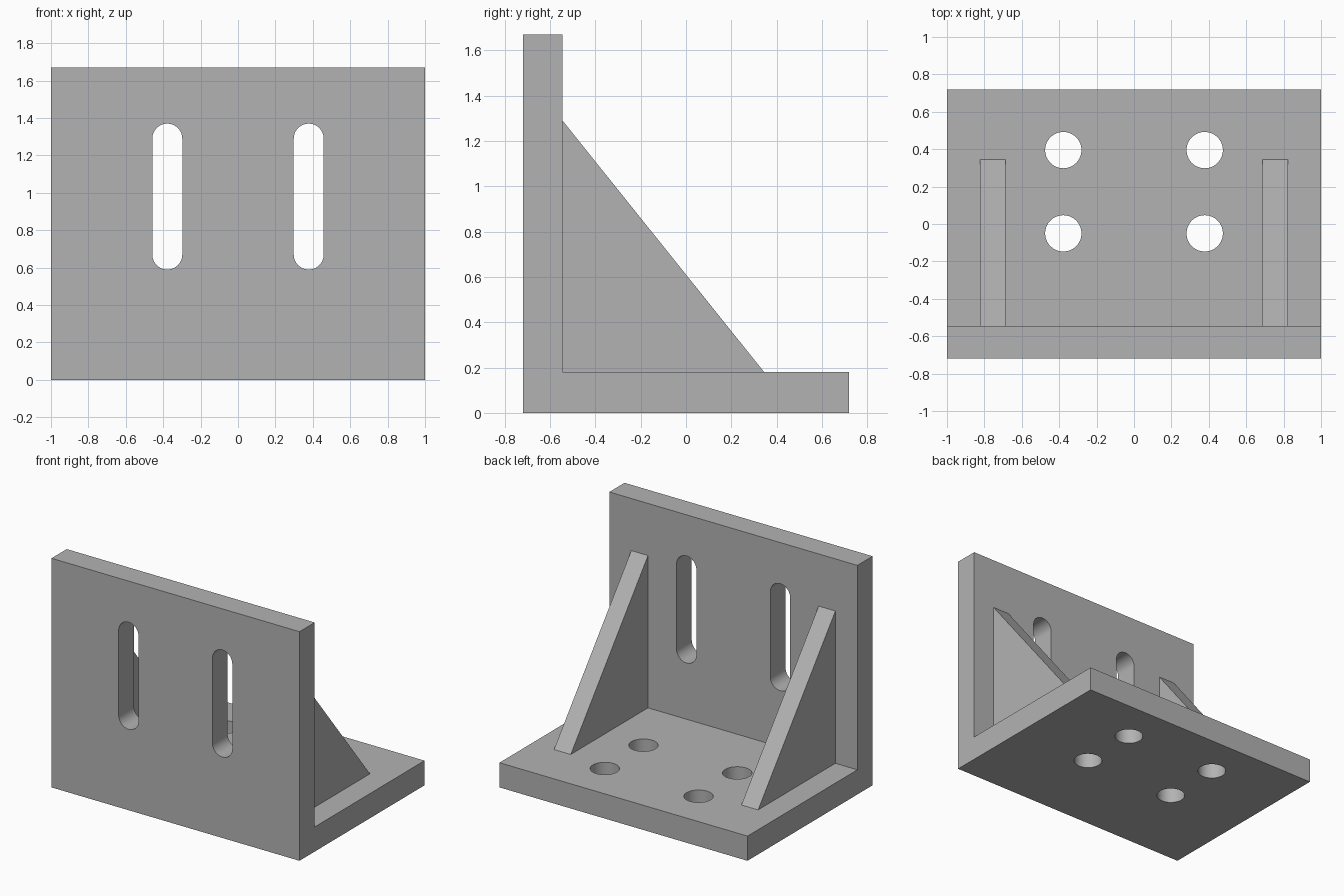
import bpy, bmesh, math
from mathutils import Vector

if "Cube" in bpy.data.objects:
    bpy.data.objects.remove(bpy.data.objects["Cube"], do_unlink=True)

BACK, FRONT, PLATE_IN = 0.72, -0.72, -0.545
HEIGHT, BASE_TOP = 1.67, 0.18

steel = bpy.data.materials.new("plain grey")
steel.use_nodes = True
GREY = (0.45, 0.45, 0.45, 1)
steel.diffuse_color = GREY
steel.node_tree.nodes["Principled BSDF"].inputs["Base Color"].default_value = GREY


def prism(name, points, sweep):
    """Extrude a closed planar outline along the sweep vector."""
    bm = bmesh.new()
    face = bm.faces.new([bm.verts.new(p) for p in points])
    new = bmesh.ops.extrude_face_region(bm, geom=[face])["geom"]
    bmesh.ops.translate(bm, vec=Vector(sweep),
                        verts=[g for g in new if isinstance(g, bmesh.types.BMVert)])
    bmesh.ops.recalc_face_normals(bm, faces=bm.faces)
    mesh = bpy.data.meshes.new(name)
    bm.to_mesh(mesh)
    bm.free()
    mesh.materials.append(steel)
    obj = bpy.data.objects.new(name, mesh)
    bpy.context.collection.objects.link(obj)
    return obj


def rounded(radius, half_length, steps=32):
    """Stadium outline; a half length of zero gives a circle."""
    pts = []
    for side in (0, 1):
        count = steps + 1 if half_length else steps
        for i in range(count):
            a = math.pi * (side + i / steps)
            shift = -half_length if side else half_length
            pts.append((radius * math.cos(a), radius * math.sin(a) + shift))
    return pts


# L-shaped body: upright plate and base in one piece
outline = [(FRONT, 0), (BACK, 0), (BACK, BASE_TOP), (PLATE_IN, BASE_TOP),
           (PLATE_IN, HEIGHT), (FRONT, HEIGHT)]
body = prism("angle_plate", [(-1, y, z) for y, z in outline], (2, 0, 0))

# Cutters for the upright slots and base holes
cutters = []
for x in (-0.378, 0.378):
    cutters.append(prism("slot_cutter", [(x + u, -0.9, 0.98 + v) for u, v in rounded(0.08, 0.31)],
                         (0, 0.5, 0)))
    for y in (-0.05, 0.395):
        cutters.append(prism("hole_cutter", [(x + u, y + v, -0.1) for u, v in rounded(0.097, 0)],
                             (0, 0, 0.4)))

bpy.context.view_layer.objects.active = body
for cutter in cutters:
    cutter.hide_render = True
    mod = body.modifiers.new("cut", "BOOLEAN")
    mod.operation, mod.solver, mod.object = "DIFFERENCE", "EXACT", cutter
    bpy.ops.object.modifier_apply(modifier=mod.name)
for cutter in cutters:
    bpy.data.objects.remove(cutter, do_unlink=True)

# Smooth the hole walls, keep the edges sharp
bpy.ops.object.select_all(action="DESELECT")
body.select_set(True)
bpy.ops.object.shade_smooth_by_angle(angle=math.radians(30))

# Triangular ribs bracing the plate against the base
for name, x in (("right_rib", -0.823), ("left_rib", 0.688)):
    prism(name, [(x, PLATE_IN, BASE_TOP), (x, 0.345, BASE_TOP), (x, PLATE_IN, 1.29)],
          (0.135, 0, 0))
